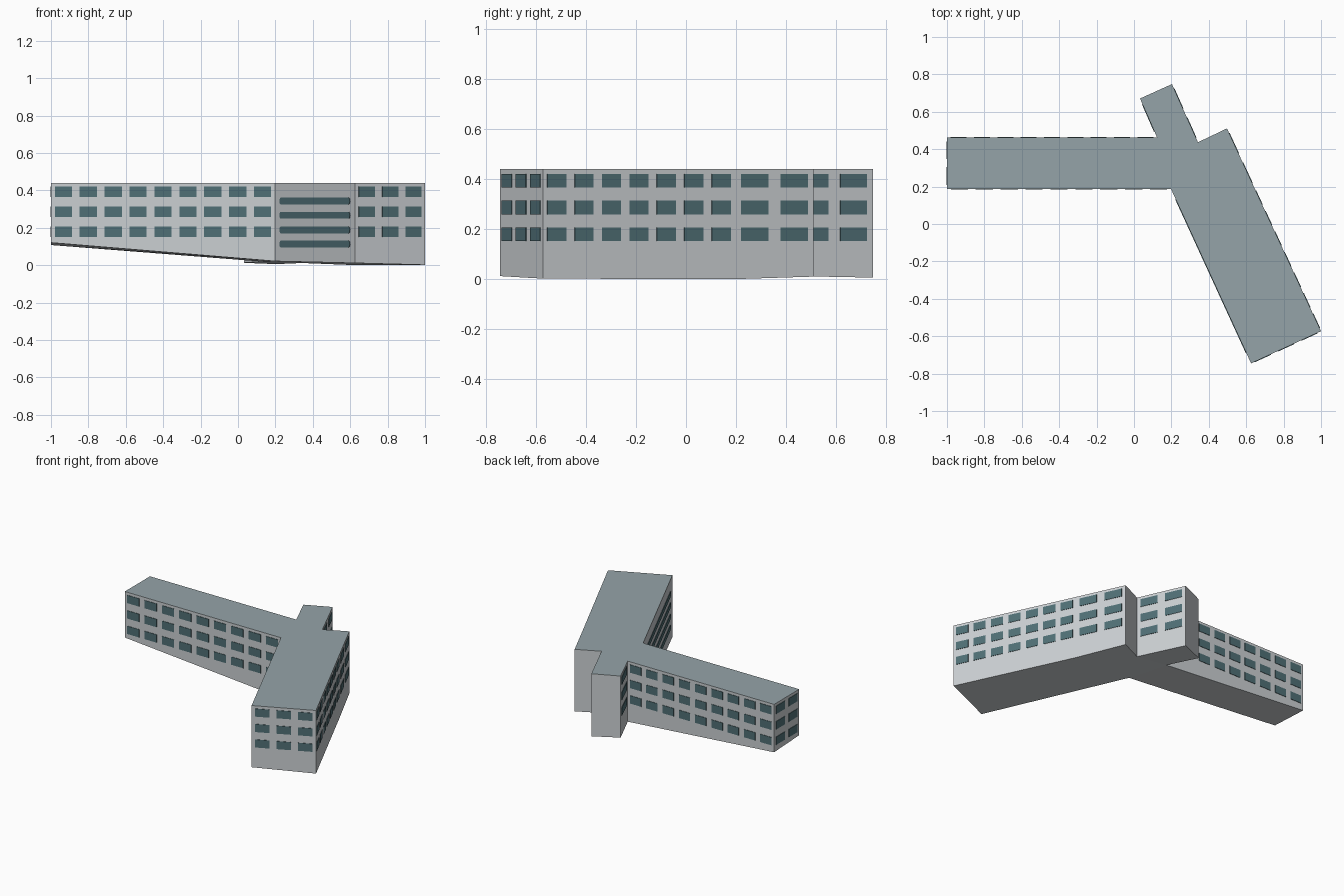
import bpy, bmesh, math
from mathutils import Vector

if "Cube" in bpy.data.objects:
    bpy.data.objects.remove(bpy.data.objects["Cube"])

TOP = 0.44


def mat(name, rgb):
    m = bpy.data.materials.new(name)
    m.diffuse_color = (*rgb, 1)
    m.use_nodes = True
    m.node_tree.nodes["Principled BSDF"].inputs["Base Color"].default_value = m.diffuse_color
    return m


WALL = mat("pale grey wall", (0.60, 0.63, 0.65))
ROOF = mat("blue grey roof", (0.30, 0.37, 0.395))
GLASS = mat("dark teal glass", (0.08, 0.16, 0.18))


def finish(bm, name, mats):
    bmesh.ops.recalc_face_normals(bm, faces=bm.faces)
    me = bpy.data.meshes.new(name)
    bm.to_mesh(me)
    bm.free()
    for m in mats:
        me.materials.append(m)
    ob = bpy.data.objects.new(name, me)
    bpy.context.collection.objects.link(ob)
    return ob


# Footprint corners, counter-clockwise: x, y, height of the sloping base
P = {
    "A": (-1.0, 0.187, 0.121), "B": (0.198, 0.187, 0.022),
    "C": (0.626, -0.745, 0.012), "D": (1.0, -0.573, 0.002),
    "K": (0.643, 0.195, 0.0), "E": (0.497, 0.511, 0.010),
    "F": (0.342, 0.437, 0.012), "G": (0.203, 0.748, 0.006),
    "H": (0.032, 0.671, 0.013), "I": (0.123, 0.463, 0.020),
    "J": (-1.0, 0.463, 0.108),
}

# Building shell: wings share corners, roof and base split per wing
bm = bmesh.new()
low = {k: bm.verts.new(v) for k, v in P.items()}
high = {k: bm.verts.new((v[0], v[1], TOP)) for k, v in P.items()}
for wing in ("ABIJ", "BCDK", "BKEFI", "FGHI"):
    bm.faces.new([high[k] for k in wing]).material_index = 1
    bm.faces.new([low[k] for k in reversed(wing)])
ring = "ABCDKEFGHIJ"
for a, b in zip(ring, ring[1:] + ring[0]):
    bm.faces.new((low[a], low[b], high[b], high[a]))
# Merge coplanar roof panels into one flat roof
inner = [e for e in bm.edges if len(e.link_faces) == 2
         and all(f.material_index == 1 for f in e.link_faces)]
bmesh.ops.dissolve_edges(bm, edges=inner)
finish(bm, "building_shell", [WALL, ROOF])


def plate(bm, a, b, outline):
    """Thin plate on wall a-b from (distance along wall, height) points."""
    p, q = Vector(P[a][:2]), Vector(P[b][:2])
    d = (q - p).normalized()
    n = Vector((d.y, -d.x))
    rings = []
    for off in (-0.002, 0.003):
        pts = [(p + d * s + n * off, z) for s, z in outline]
        rings.append([bm.verts.new((v.x, v.y, z)) for v, z in pts])
    back, front = rings
    bm.faces.new(front)
    bm.faces.new(back[::-1])
    for i in range(len(front)):
        j = (i + 1) % len(front)
        bm.faces.new((back[i], back[j], front[j], front[i]))


def length(a, b):
    return (Vector(P[b][:2]) - Vector(P[a][:2])).length


# Window grids: three storeys, one column per 0.12 of wall
walls = {"AB": "west_wing_front", "JA": "west_wing_end", "IJ": "west_wing_back",
         "CD": "main_wing_end", "DK": "main_wing_east", "KE": "main_wing_north_east",
         "FG": "annex_east", "HI": "annex_west"}
for (a, b), name in walls.items():
    bm = bmesh.new()
    cols = int(length(a, b) / 0.12)
    pitch = length(a, b) / cols
    for c in range(cols):
        s0, s1 = (c + 0.155) * pitch, (c + 0.845) * pitch
        for z in (0.152, 0.259, 0.366):
            plate(bm, a, b, [(s0, z), (s1, z), (s1, z + 0.055), (s0, z + 0.055)])
    finish(bm, name + "_windows", [GLASS])

# Long rounded ribbon windows on the courtyard wall
bm = bmesh.new()
L, r = length("B", "C"), 0.018
for z in (0.113, 0.189, 0.267, 0.343):
    outline = []
    for centre, start in ((0.94 * L - r, -90), (0.06 * L + r, 90)):
        for i in range(7):
            t = math.radians(start + 30 * i)
            outline.append((centre + r * math.cos(t), z + r * math.sin(t)))
    plate(bm, "B", "C", outline)
finish(bm, "courtyard_ribbon_windows", [GLASS])
